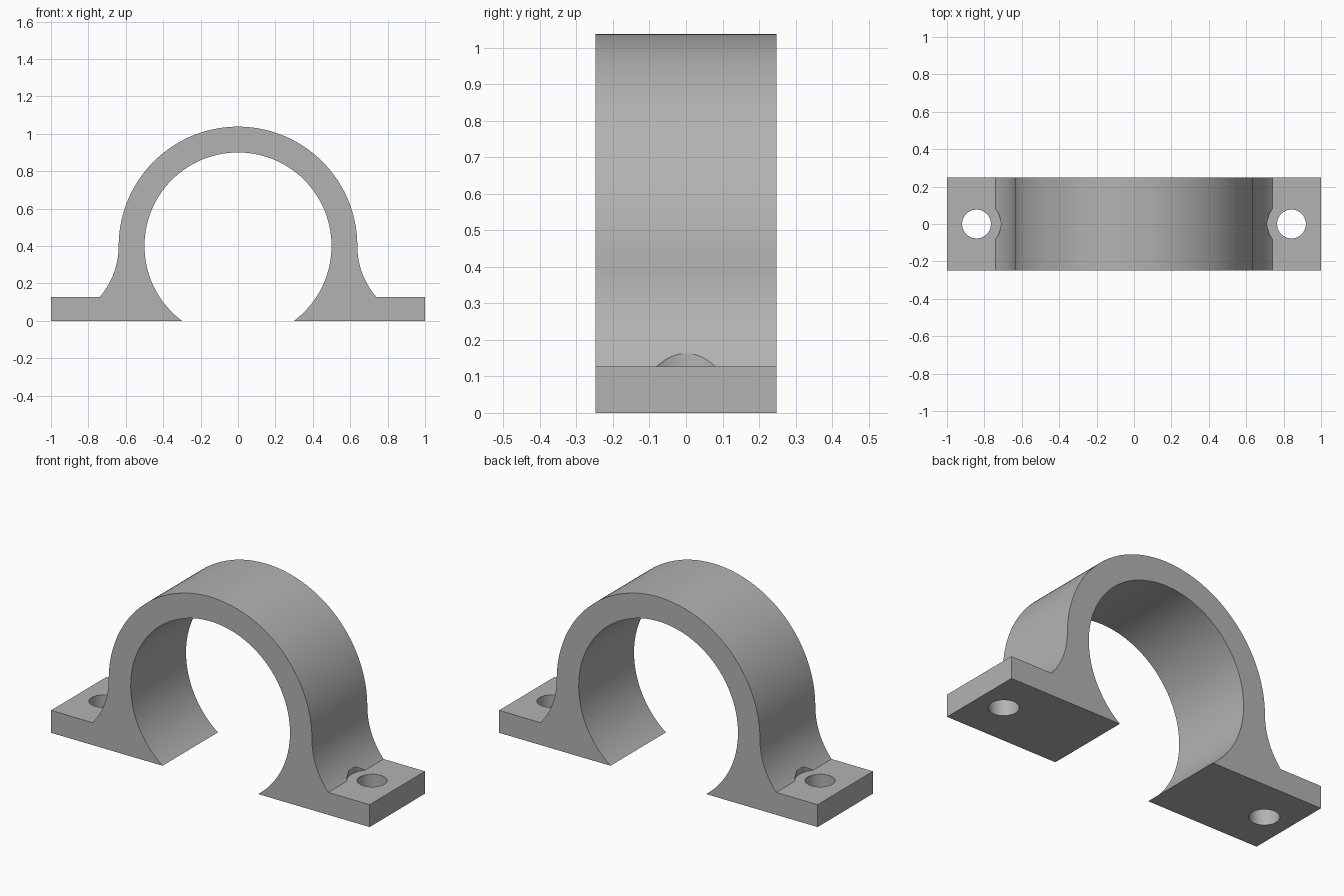
import bpy, bmesh
from math import sin, cos, pi, atan2, asin

if "Cube" in bpy.data.objects:
    bpy.data.objects.remove(bpy.data.objects["Cube"], do_unlink=True)

HALF_DEPTH = 0.248
AXIS_Z = 0.4          # height of the ring centre
OUTER, INNER = 0.638, 0.5
FOOT_TOP = 0.127
FOOT_IN = 0.74        # where the fillet meets the foot
HOLE_X = 0.842

grey = bpy.data.materials.new("plain grey")
grey.use_nodes = True
colour = (0.45, 0.45, 0.45, 1)
grey.diffuse_color = colour
grey.node_tree.nodes["Principled BSDF"].inputs["Base Color"].default_value = colour


def arc(cx, cz, r, start, end, steps):
    angles = [start + (end - start) * i / steps for i in range(steps + 1)]
    return [(cx + r * cos(a), cz + r * sin(a)) for a in angles]


def prism(name, outline):
    """Extrude an x-z outline along y."""
    bm = bmesh.new()
    face = bm.faces.new([bm.verts.new((x, -HALF_DEPTH, z)) for x, z in outline])
    moved = bmesh.ops.extrude_face_region(bm, geom=[face])["geom"]
    bmesh.ops.translate(bm, vec=(0, 2 * HALF_DEPTH, 0),
                        verts=[v for v in moved if isinstance(v, bmesh.types.BMVert)])
    bmesh.ops.recalc_face_normals(bm, faces=bm.faces)
    mesh = bpy.data.meshes.new(name)
    bm.to_mesh(mesh)
    bm.free()
    obj = bpy.data.objects.new(name, mesh)
    bpy.context.collection.objects.link(obj)
    return obj


def cut_cylinder(target, x, r, bottom, top):
    """Cut a vertical round hole through the target."""
    bpy.ops.mesh.primitive_cylinder_add(vertices=64, radius=r, depth=top - bottom,
                                        location=(x, 0, (top + bottom) / 2))
    cutter = bpy.context.object
    cutter.hide_render = True
    mod = target.modifiers.new("hole", 'BOOLEAN')
    mod.operation, mod.solver, mod.object = 'DIFFERENCE', 'EXACT', cutter
    bpy.context.view_layer.objects.active = target
    bpy.ops.object.modifier_apply(modifier=mod.name)
    bpy.data.objects.remove(cutter, do_unlink=True)


# Clamp outline: right half of foot and fillet, outer arch, mirror, inner arch
dx, dz = FOOT_IN - OUTER, AXIS_Z - FOOT_TOP
fillet_r = (dx * dx + dz * dz) / (2 * dx)
sweep = asin(dz / fillet_r)
side = [(1, 0), (1, FOOT_TOP)]
side += arc(OUTER + fillet_r, AXIS_Z, fillet_r, pi + sweep, pi, 20)
arch = arc(0, AXIS_Z, OUTER, 0, pi, 80)[1:-1]
mirrored = [(-x, z) for x, z in reversed(side)]
dip = atan2(AXIS_Z, (INNER ** 2 - AXIS_Z ** 2) ** 0.5)
bore = arc(0, AXIS_Z, INNER, pi + dip, -dip, 96)
clamp = prism("pipe_clamp", side + arch + mirrored + bore)
clamp.data.materials.append(grey)

# Bolt holes with washer clearance cut into the fillets
for s in (-1, 1):
    cut_cylinder(clamp, s * HOLE_X, 0.13, FOOT_TOP, 0.4)
    cut_cylinder(clamp, s * HOLE_X, 0.077, -0.1, 0.3)

bpy.ops.object.select_all(action='DESELECT')
clamp.select_set(True)
bpy.context.view_layer.objects.active = clamp
bpy.ops.object.shade_smooth_by_angle(angle=0.5)
